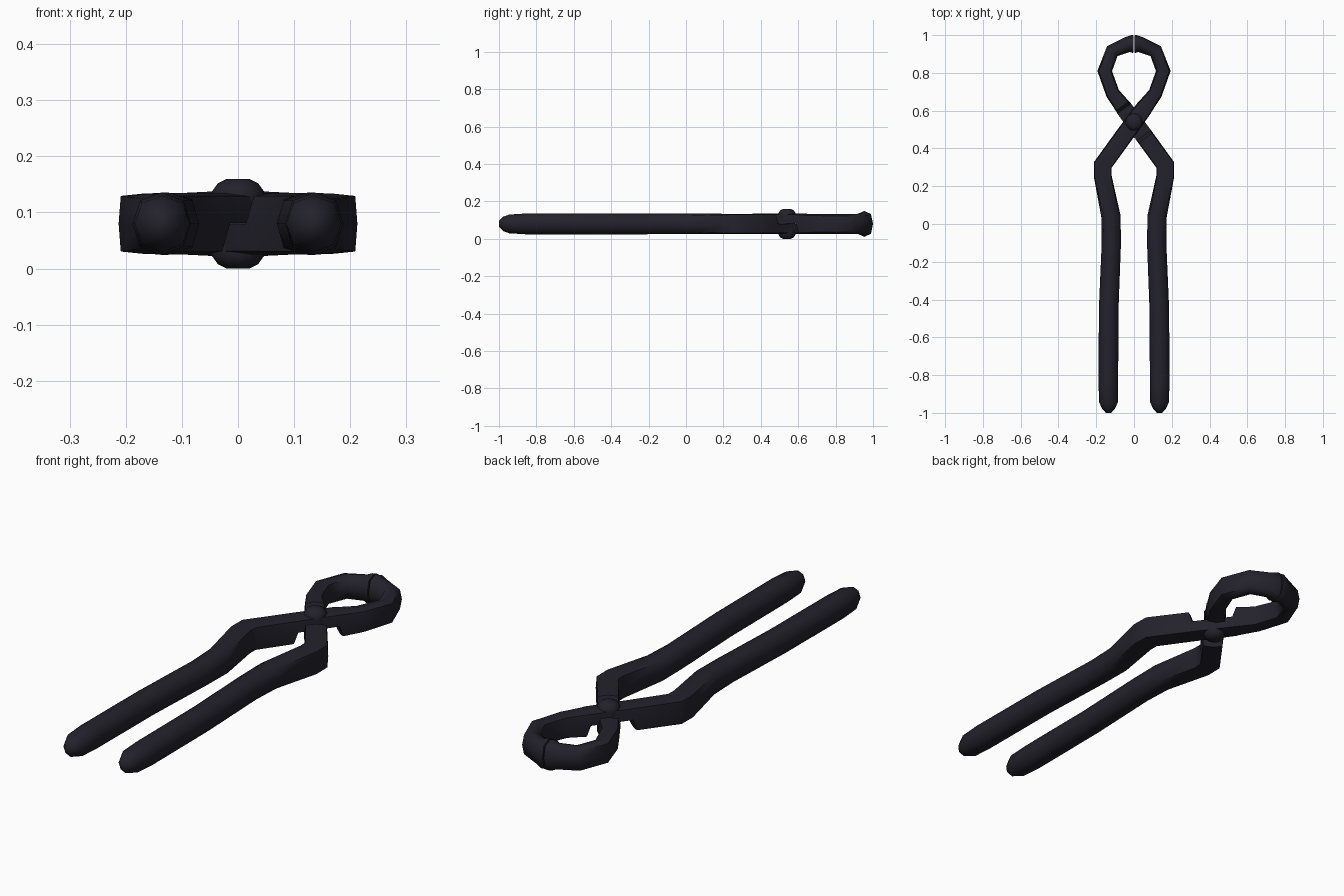
import bpy, bmesh, math
from mathutils import Vector

cube = bpy.data.objects.get("Cube")
if cube:
    bpy.data.objects.remove(cube, do_unlink=True)

MID = 0.08          # height of the centre plane
PIVOT = Vector((0, 0.54))
ALONG = Vector((-0.59, 0.807))   # direction of the arm through the pivot
SIDES = 8

iron = bpy.data.materials.new("dark_iron")
iron.use_nodes = True
colour = (0.017, 0.016, 0.025, 1)
iron.diffuse_color = colour
bsdf = iron.node_tree.nodes["Principled BSDF"]
bsdf.inputs["Base Color"].default_value = colour
bsdf.inputs["Roughness"].default_value = 0.6


def finish(bm, name):
    bmesh.ops.recalc_face_normals(bm, faces=bm.faces[:])
    mesh = bpy.data.meshes.new(name)
    bm.to_mesh(mesh)
    bm.free()
    obj = bpy.data.objects.new(name, mesh)
    bpy.context.collection.objects.link(obj)
    mesh.materials.append(iron)
    bpy.ops.object.select_all(action='DESELECT')
    obj.select_set(True)
    bpy.context.view_layer.objects.active = obj
    bpy.ops.object.shade_smooth_by_angle(angle=math.radians(58))
    return obj


def loft(bm, rings):
    for a, b in zip(rings, rings[1:]):
        for i in range(len(a)):
            j = (i + 1) % len(a)
            bm.faces.new((a[i], a[j], b[j], b[i]))
    bm.faces.new(rings[0])
    bm.faces.new(rings[-1])


def rounded(v, power):
    return math.copysign(abs(v) ** (2 / power), v) if abs(v) > 1e-6 else 0


def at(distance):
    p = PIVOT + ALONG * distance
    return (p.x, p.y)


# Arm sections: position, half width, half height, squareness, halved at the lap
SECTIONS = [
    ((0.135, -1.0), 0.014, 0.016, 2, False),
    ((0.135, -0.978), 0.034, 0.038, 2, False),
    ((0.135, -0.945), 0.049, 0.050, 2.3, False),
    ((0.136, -0.85), 0.052, 0.056, 2.3, False),
    ((0.134, -0.45), 0.052, 0.056, 2.3, False),
    ((0.120, -0.10), 0.051, 0.055, 2.5, False),
    ((0.122, 0.04), 0.051, 0.055, 3, False),
    ((0.166, 0.255), 0.047, 0.054, 8, False),
    ((0.165, 0.313), 0.049, 0.054, 8, False),
    (at(-0.105), 0.047, 0.055, 6, False),
    (at(-0.088), 0.047, 0.055, 6, True),
    (at(0.088), 0.045, 0.055, 6, True),
    (at(0.105), 0.043, 0.055, 5, False),
    ((-0.113, 0.692), 0.037, 0.053, 4, False),
    ((-0.155, 0.81), 0.039, 0.053, 3, False),
    ((-0.115, 0.915), 0.038, 0.054, 3, False),
    ((-0.035, 0.950), 0.041, 0.058, 2.6, False),
    ((-0.012, 0.953), 0.047, 0.069, 2.6, False),
    ((-0.003, 0.953), 0.046, 0.067, 2.6, False),
]


def arm(name, flip):
    bm = bmesh.new()
    points = [Vector(s[0]) for s in SECTIONS]
    rings = []
    for k, (_, half_w, half_h, power, halved) in enumerate(SECTIONS):
        before = points[k] - points[max(k - 1, 0)]
        after = points[min(k + 1, len(points) - 1)] - points[k]
        t = (before.normalized() + after.normalized()).normalized()
        across = Vector((t.y, -t.x))
        ring = []
        for i in range(SIDES):
            a = 2 * math.pi * i / SIDES
            p = points[k] + across * half_w * rounded(math.cos(a), power)
            z = half_h * rounded(math.sin(a), power)
            if halved:
                z = min(z, -0.001)
            ring.append(bm.verts.new((flip * p.x, p.y, MID + flip * z)))
        rings.append(ring)
    loft(bm, rings)
    return finish(bm, name)


# Two matching arms, one turned over so that the halved parts meet at the pivot
arm("left_arm", 1)
arm("right_arm", -1)

# Domed rivet through the crossing
bm = bmesh.new()
dome = [(0.020, 0.080), (0.036, 0.072), (0.046, 0.058), (0.046, 0.045)]
profile = [(r, -z) for r, z in dome] + [(r, z) for r, z in reversed(dome)]
rings = []
for r, z in profile:
    angles = [2 * math.pi * i / 12 for i in range(12)]
    rings.append([bm.verts.new((r * math.cos(a), PIVOT.y + r * math.sin(a), MID + z))
                  for a in angles])
loft(bm, rings)
finish(bm, "pivot_rivet")
